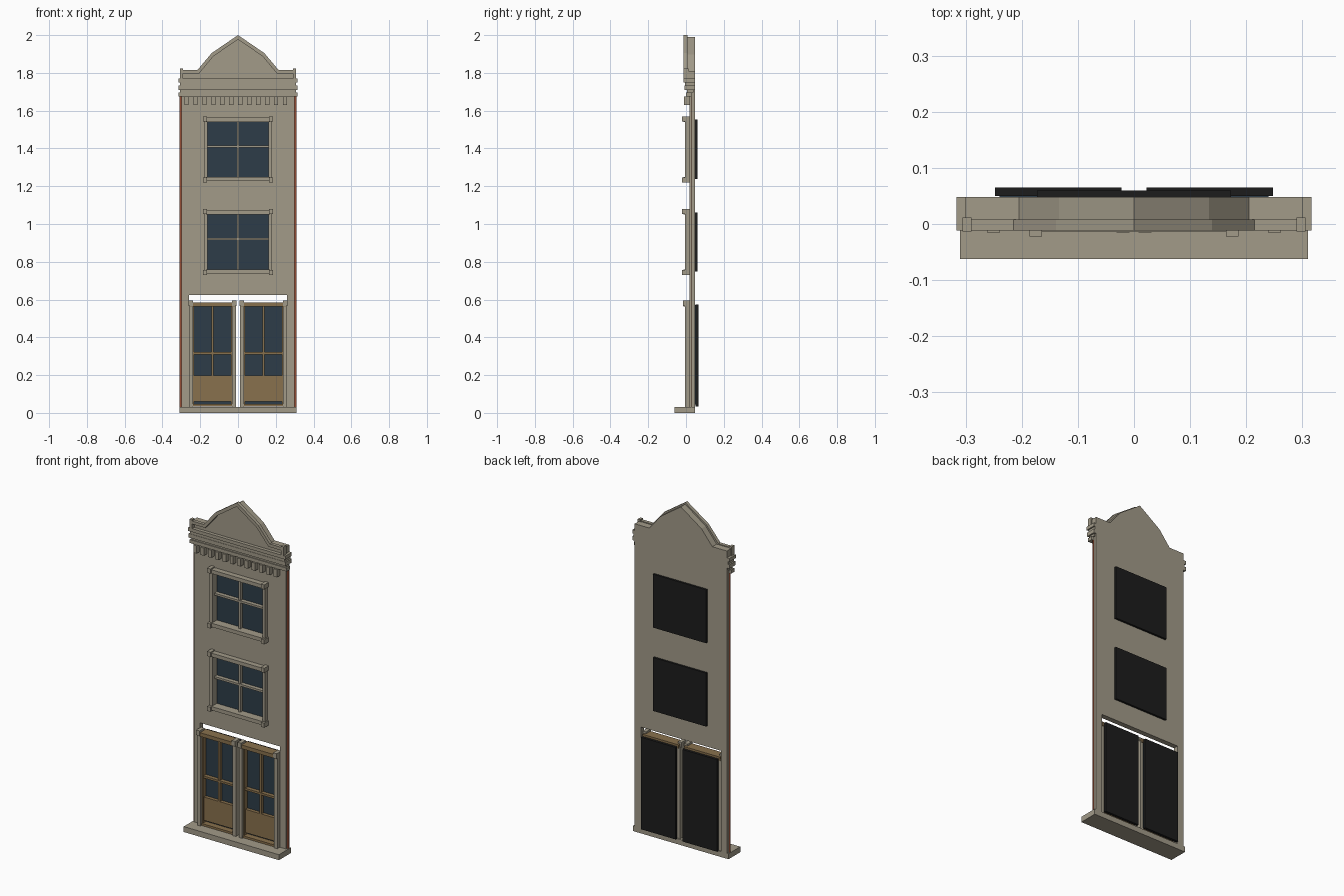
import bpy
import bmesh
from mathutils import Vector

cube = bpy.data.objects.get("Cube")
if cube:
    bpy.data.objects.remove(cube, do_unlink=True)


def material(name, rgb):
    m = bpy.data.materials.new(name)
    m.use_nodes = True
    m.diffuse_color = (*rgb, 1)
    shader = next(n for n in m.node_tree.nodes if n.type == 'BSDF_PRINCIPLED')
    shader.inputs["Base Color"].default_value = (*rgb, 1)
    return m


STONE = material("warm_grey_stone", (0.36, 0.325, 0.25))
WOOD = material("brown_wood", (0.25, 0.165, 0.075))
GLASS = material("dark_blue_glass", (0.027, 0.046, 0.066))
BLACK = material("black_backing", (0.012, 0.012, 0.012))
BRICK = material("red_brick", (0.3, 0.075, 0.035))

FRONT, BACK = 0.018, 0.048   # wall faces


def finish(name, bm, mat):
    me = bpy.data.meshes.new(name)
    bm.to_mesh(me)
    bm.free()
    me.materials.append(mat)
    ob = bpy.data.objects.new(name, me)
    bpy.context.collection.objects.link(ob)
    return ob


def boxes(name, mat, *extents):
    """One object from boxes given as (x0, x1), (y0, y1), (z0, z1)."""
    bm = bmesh.new()
    for ext in extents:
        lo, hi = Vector([e[0] for e in ext]), Vector([e[1] for e in ext])
        for v in bmesh.ops.create_cube(bm, size=1)["verts"]:
            v.co = Vector([l + (c + 0.5) * (h - l) for l, c, h in zip(lo, v.co, hi)])
    return finish(name, bm, mat)


def slab(name, mat, outlines, y0, y1):
    """Extrude (x, z) outlines between two depths; later outlines are holes."""
    cu = bpy.data.curves.new(name, 'CURVE')
    cu.dimensions, cu.fill_mode = '2D', 'BOTH'
    cu.extrude = (y1 - y0) / 2
    for pts in outlines:
        sp = cu.splines.new('POLY')
        sp.points.add(len(pts) - 1)
        for p, (x, z) in zip(sp.points, pts):
            p.co = (x, z, 0, 1)
        sp.use_cyclic_u = True
    tmp = bpy.data.objects.new(name + "_curve", cu)
    bpy.context.collection.objects.link(tmp)
    dg = bpy.context.evaluated_depsgraph_get()
    me = bpy.data.meshes.new_from_object(tmp.evaluated_get(dg))
    bpy.data.objects.remove(tmp, do_unlink=True)
    bm = bmesh.new()
    bm.from_mesh(me)
    bpy.data.meshes.remove(me)
    for v in bm.verts:
        x, z, d = v.co
        v.co = (x, (y0 + y1) / 2 - d, z)
    bmesh.ops.remove_doubles(bm, verts=bm.verts, dist=1e-5)
    bmesh.ops.recalc_face_normals(bm, faces=bm.faces)
    for f in bm.faces:
        f.smooth = False
    return finish(name, bm, mat)


def mirrored(half):
    """Complete a right-hand outline that starts and ends anywhere on x >= 0."""
    return half + [(-x, z) for x, z in reversed(half) if x > 0]


def rect(x, z0, z1):
    return [(-x, z0), (x, z0), (x, z1), (-x, z1)]


# Wall with doorway and two window openings
WINDOWS = {"upper": 1.395, "lower": 0.905}
wall = mirrored([(0.26, 0.625), (0.26, 0.03), (0.3, 0.03), (0.3, 1.81)])
slab("wall", STONE, [wall] + [rect(0.163, z - 0.147, z + 0.147) for z in WINDOWS.values()],
     FRONT, BACK)
boxes("base_step", STONE, ((-0.31, 0.31), (-0.062, BACK), (0, 0.032)))
for side, s in (("left", 1), ("right", -1)):
    x = sorted((s * 0.3, s * 0.31))
    boxes(side + "_brick_edge", BRICK, (x, (0.029, 0.031), (0.032, 1.675)))

# Cornice bands, fillers and dentils
boxes("cornice", STONE,
      ((-0.316, 0.316), (-0.012, BACK), (1.75, 1.77)),
      ((-0.308, 0.308), (-0.006, BACK), (1.733, 1.75)),
      ((-0.316, 0.316), (-0.008, BACK), (1.71, 1.733)),
      ((-0.308, 0.308), (0.006, 0.04), (1.695, 1.71)),
      ((-0.316, 0.316), (0.0, 0.03), (1.675, 1.695)))
dentils = []
for i in range(12):
    c = -0.273 + i * 0.0475
    dentils.append(((c - 0.011, c + 0.011), (-0.01, FRONT), (1.63, 1.675)))
boxes("dentils", STONE, *dentils)

# Gable with raised coping
boxes("parapet_face", STONE, ((-0.3, 0.3), (0.008, FRONT), (1.77, 1.81)))
slab("gable", STONE, [mirrored([(0, 1.99), (0.134, 1.897), (0.205, 1.81)])], 0.008, BACK)
outer = [(0, 2.0), (0.139, 1.905), (0.215, 1.815), (0.305, 1.815)]
inner = [(0.305, 1.797), (0.206, 1.797), (0.13, 1.888), (0, 1.977)]
coping = outer + inner + [(-x, z) for x, z in reversed(inner[:-1])] \
    + [(-x, z) for x, z in reversed(outer[1:])]
slab("gable_coping", STONE, [coping], -0.012, 0.008)
boxes("parapet_ends", STONE, *[
    (sorted((s * 0.29, s * 0.306)), (-0.013, 0.012), (1.77, 1.822)) for s in (-1, 1)])

# Upper windows
for name, z in WINDOWS.items():
    boxes(name + "_window_glass", GLASS,
          ((-0.163, 0.163), (0.035, BACK), (z - 0.147, z + 0.147)))
    boxes(name + "_window_backing", BLACK,
          ((-0.173, 0.173), (BACK, 0.06), (z - 0.157, z + 0.157)))
    boxes(name + "_window_bars", STONE,
          ((-0.006, 0.006), (0.015, 0.035), (z - 0.147, z + 0.147)),
          ((-0.163, 0.163), (0.012, 0.035), (z + 0.009, z + 0.021)))
    frame = []
    for s in (-1, 1):
        frame.append((sorted((s * 0.162, s * 0.18)), (-0.006, 0.035), (z - 0.16, z + 0.16)))
        frame.append(((-0.17, 0.17), (-0.014, 0.035),
                      sorted((z + s * 0.146, z + s * 0.168))))
        for t in (-1, 1):
            frame.append((sorted((s * 0.164, s * 0.186)), (-0.022, FRONT),
                          sorted((z + t * 0.148, z + t * 0.175))))
    boxes(name + "_window_frame", STONE, *frame)

# Pair of glazed doors with a narrow gap between them
for side, c in (("left", 0.135), ("right", -0.135)):
    def span(a, b):
        return (c + a, c + b)

    boxes(side + "_door_jambs", STONE, *[
        (span(*sorted((s * 0.104, s * 0.125))), (-0.006, 0.04), (0.032, 0.57))
        for s in (-1, 1)])
    boxes(side + "_door_corner_blocks", STONE, *[
        (span(*sorted((s * 0.104, s * 0.127))), (-0.015, 0.03), (0.565, 0.595))
        for s in (-1, 1)])
    boxes(side + "_door_glass", GLASS, (span(-0.105, 0.105), (0.035, 0.05), (0.045, 0.57)))
    boxes(side + "_door_backing", BLACK, (span(-0.113, 0.113), (0.05, 0.065), (0.034, 0.575)))
    boxes(side + "_door_wood", WOOD,
          (span(-0.118, 0.118), (-0.012, 0.045), (0.562, 0.584)),
          (span(-0.104, 0.104), (0.015, 0.035), (0.06, 0.197)),
          (span(-0.104, 0.104), (0.0, 0.035), (0.034, 0.046)),
          (span(-0.104, 0.104), (0.012, 0.035), (0.31, 0.322)),
          (span(-0.006, 0.006), (0.015, 0.035), (0.197, 0.562)),
          *[(span(*sorted((s * 0.098, s * 0.105))), (0.008, 0.035), (0.046, 0.562))
            for s in (-1, 1)])
